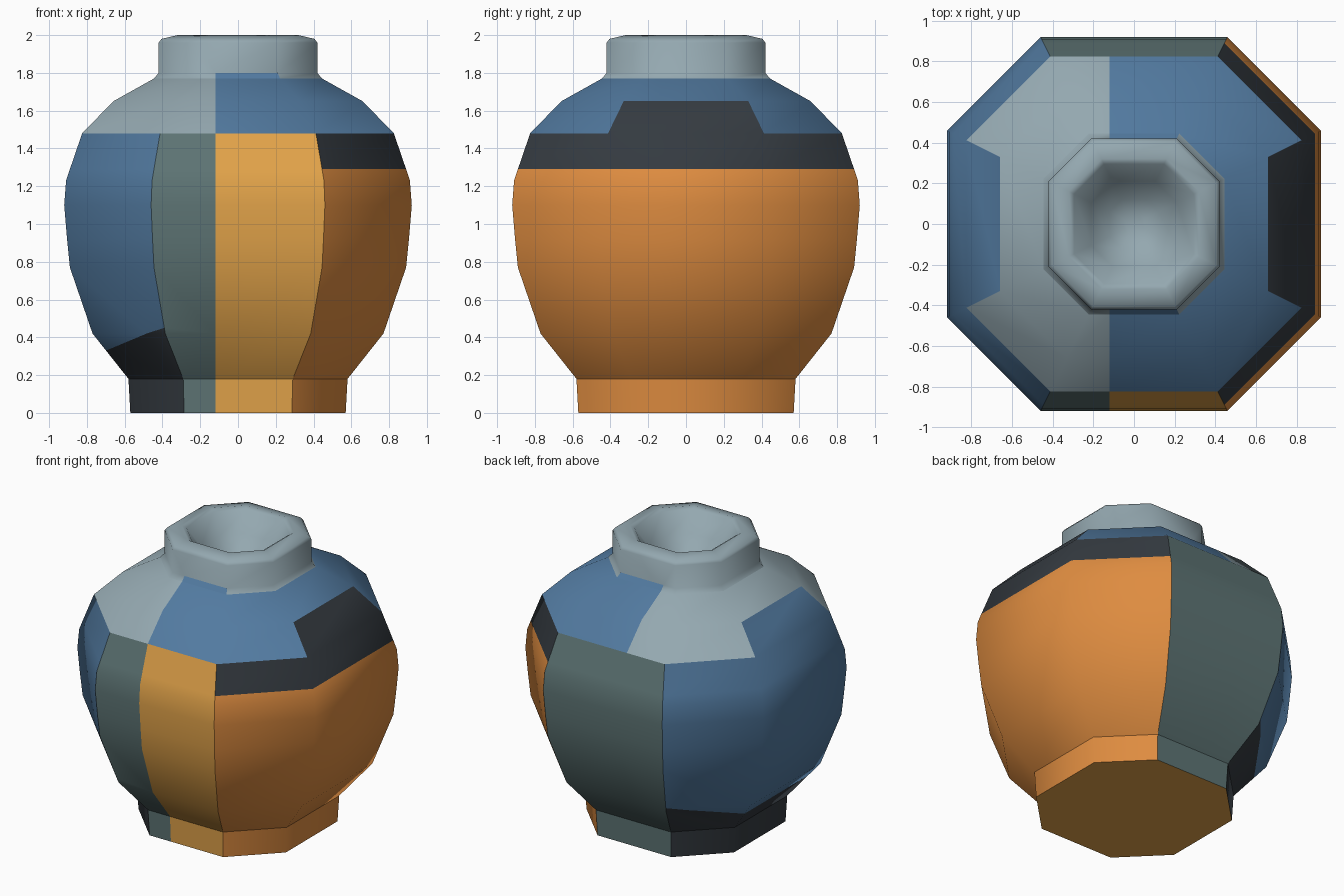
import bpy, bmesh
from math import radians
from mathutils import Vector

cube = bpy.data.objects.get("Cube")
if cube:
    bpy.data.objects.remove(cube, do_unlink=True)

# Palette (hex display colours turned into linear values)
PALETTE = {"amber": "E3A44A", "orange": "DE8C40", "blue": "527AA0",
           "grey_green": "5E7575", "pale_grey": "94A8B0", "charcoal": "343A40"}
NAMES = list(PALETTE)


def linear(c):
    return c / 12.92 if c < 0.04 else ((c + 0.055) / 1.055) ** 2.4


materials = []
for name, code in PALETTE.items():
    rgb = [linear(v / 255) for v in bytes.fromhex(code)]
    mat = bpy.data.materials.new(name)
    mat.use_nodes = True
    mat.diffuse_color = (*rgb, 1)
    bsdf = next(n for n in mat.node_tree.nodes if n.type == "BSDF_PRINCIPLED")
    bsdf.inputs["Base Color"].default_value = (*rgb, 1)
    bsdf.inputs["Roughness"].default_value = 0.7
    materials.append(mat)

# Eight-sided section: flat sides twice as wide as half the radius
OCTAGON = [(0.5, -1), (1, -0.5), (1, 0.5), (0.5, 1),
           (-0.5, 1), (-1, 0.5), (-1, -0.5), (-0.5, -1)]
SEAM = -0.12


def side(n):
    """Which of the sides a face belongs to."""
    ax, ay = abs(n.x), abs(n.y)
    if min(ax, ay) > 0.5 * max(ax, ay):
        return "diagonal"
    if ax > ay:
        return "left" if n.x > 0 else "right"
    return "back" if n.y > 0 else "front"


def cut(bm, test, point, normal):
    """Split the faces that pass the test along a plane."""
    bm.normal_update()
    faces = [f for f in bm.faces if test(f.calc_center_median(), f.normal)]
    geom = set(faces)
    for f in faces:
        geom.update(f.edges)
        geom.update(f.verts)
    bmesh.ops.bisect_plane(bm, geom=list(geom), dist=1e-5,
                           plane_co=point, plane_no=normal)


def lathe(name, profile, colour, cuts=(), cap_start=False, cap_end=False):
    """Sweep a profile around the octagon, cut it, and colour it by a rule."""
    bm = bmesh.new()
    rings = [[bm.verts.new((r * x, r * y, z)) for x, y in OCTAGON]
             for r, z in profile]
    for low, high in zip(rings, rings[1:]):
        for i in range(8):
            j = (i + 1) % 8
            bm.faces.new((low[i], low[j], high[j], high[i]))
    if cap_start:
        bm.faces.new(rings[0][::-1])
    if cap_end:
        bm.faces.new(rings[-1])
    for test, point, normal in cuts:
        cut(bm, test, point, normal)
    bm.normal_update()
    for f in bm.faces:
        f.smooth = True
        f.material_index = NAMES.index(colour(f.calc_center_median(), f.normal))
    # Keep colour seams and strong corners crisp
    for e in bm.edges:
        if len(e.link_faces) == 2:
            a, b = e.link_faces
            e.smooth = (a.material_index == b.material_index
                        and e.calc_face_angle() < radians(62))
    mesh = bpy.data.meshes.new(name)
    bm.to_mesh(mesh)
    bm.free()
    for mat in materials:
        mesh.materials.append(mat)
    obj = bpy.data.objects.new(name, mesh)
    bpy.context.collection.objects.link(obj)
    return obj


def front_or_back(c, n):
    return abs(n.z) < 0.99 and side(n) in ("front", "back")


seam_cut = (front_or_back, (SEAM, 0, 0), (1, 0, 0))


# Foot
def foot_colour(c, n):
    s = side(n)
    if n.z < -0.9:
        return "amber"
    if s == "front":
        return "amber" if c.x > SEAM else "grey_green"
    if s == "back":
        return "grey_green"
    return "orange" if c.x > 0 else "charcoal"


lathe("foot", [(0.57, 0), (0.58, 0.18)], foot_colour, [seam_cut], cap_start=True)


# Body
SHOULDER, BAND, PATCH = 1.48, 1.29, 1.65
LOW, RISE, CORNER = 0.33, 0.28, 0.35


def body_colour(c, n):
    s = side(n)
    if c.z > SHOULDER:
        if c.z < PATCH and s in ("left", "right"):
            return "charcoal" if s == "left" else "blue"
        return "blue" if c.x > SEAM else "pale_grey"
    if s == "front":
        return "amber" if c.x > SEAM else "grey_green"
    if s == "back":
        return "grey_green"
    if c.x > 0:
        return "charcoal" if c.z > BAND else "orange"
    edge = LOW + (RISE * (abs(c.y) - CORNER) if s == "diagonal" else 0)
    return "charcoal" if c.z < edge else "blue"


def right_diagonal(sign):
    return lambda c, n: c.x < 0 and c.y * sign > 0 and c.z < 0.8 and side(n) == "diagonal"


body_cuts = [seam_cut,
             (lambda c, n: side(n) == "right" and c.z < 0.5, (0, 0, LOW), (0, 0, 1))]
for sign in (-1, 1):
    body_cuts.append((right_diagonal(sign), (0, CORNER * sign, LOW),
                      Vector((0, -RISE * sign, 1)).normalized()))

lathe("body", [(0.58, 0.18), (0.77, 0.42), (0.89, 0.77), (0.905, 0.92),
               (0.92, 1.1), (0.91, 1.23), (0.89, BAND), (0.825, SHOULDER),
               (0.66, PATCH), (0.445, 1.77)], body_colour, body_cuts)


# Neck with hollow mouth
def neck_colour(c, n):
    painted = c.z < 1.8 and c.x > SEAM and front_or_back(c, n) and abs(c.y) > 0.41
    return "blue" if painted else "pale_grey"


lathe("neck", [(0.445, 1.77), (0.42, 1.8), (0.42, 1.96), (0.405, 1.98),
               (0.32, 2.0), (0.295, 1.985), (0.21, 1.86), (0.12, 1.77),
               (0.05, 1.74)], neck_colour,
      [(lambda c, n: c.z < 1.8 and front_or_back(c, n), (SEAM, 0, 0), (1, 0, 0))],
      cap_end=True)
